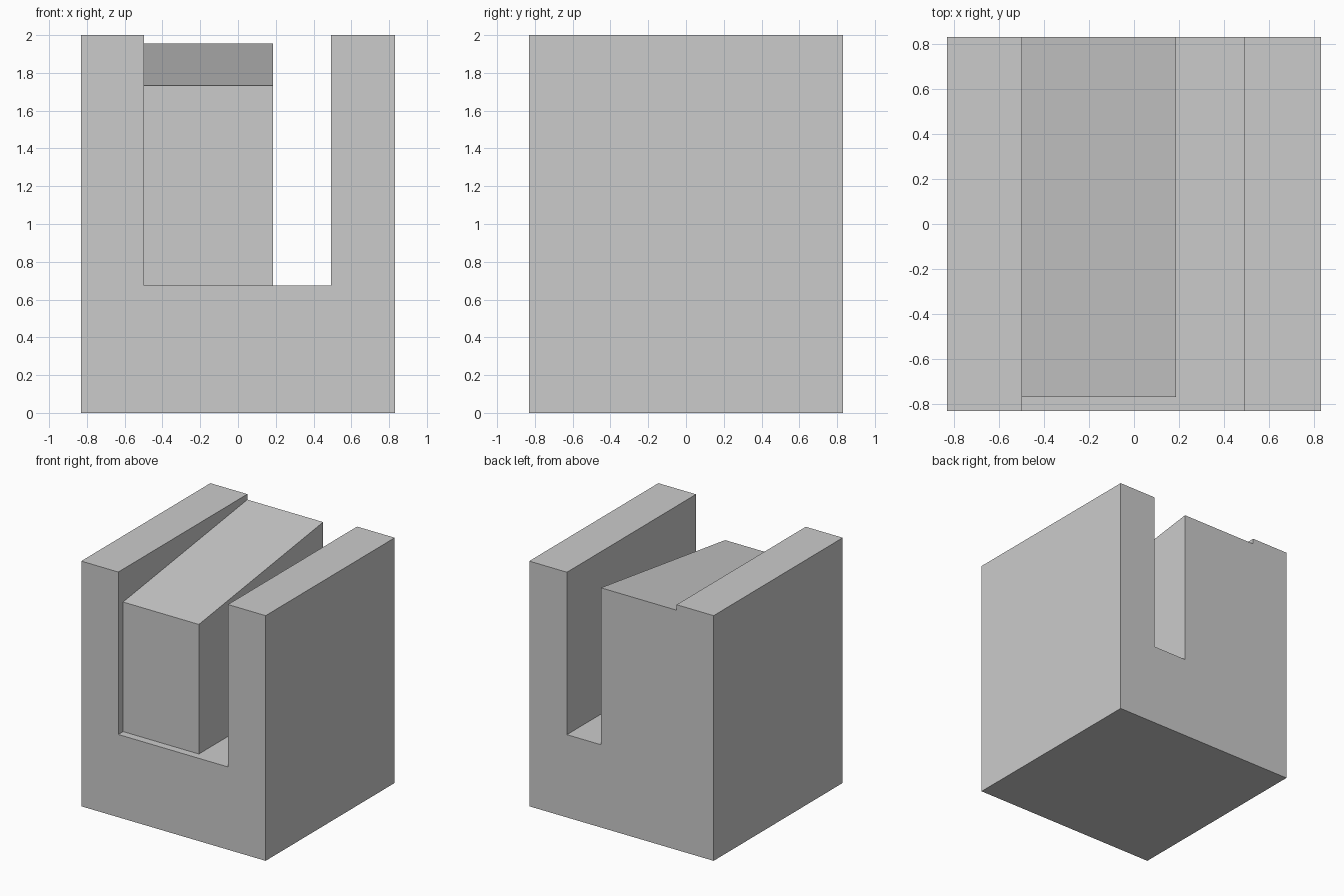
import bpy
import bmesh

if "Cube" in bpy.data.objects:
    bpy.data.objects.remove(bpy.data.objects["Cube"])

HALF = 0.832           # half width and half depth of the body
FLOOR = 0.675          # channel floor height
LEFT, RIGHT = -0.498, 0.492   # channel walls


def prism(name, points, offset):
    """Extrude a closed planar profile by an offset into a solid."""
    bm = bmesh.new()
    face = bm.faces.new([bm.verts.new(p) for p in points])
    ext = bmesh.ops.extrude_face_region(bm, geom=[face])
    verts = [v for v in ext["geom"] if isinstance(v, bmesh.types.BMVert)]
    bmesh.ops.translate(bm, verts=verts, vec=offset)
    bmesh.ops.recalc_face_normals(bm, faces=bm.faces)
    mesh = bpy.data.meshes.new(name)
    bm.to_mesh(mesh)
    bm.free()
    obj = bpy.data.objects.new(name, mesh)
    bpy.context.collection.objects.link(obj)
    return obj


# Channel body: U-shaped front profile, extruded front to back
u_profile = [(-HALF, 0), (HALF, 0), (HALF, 2), (RIGHT, 2), (RIGHT, FLOOR),
             (LEFT, FLOOR), (LEFT, 2), (-HALF, 2)]
body = prism("channel_body", [(x, -HALF, z) for x, z in u_profile],
             (0, 2 * HALF, 0))

# Sloped block: side profile, sunk slightly into the floor and left wall
side_profile = [(-0.77, FLOOR - 0.1), (HALF, FLOOR - 0.1),
                (HALF, 1.955), (-0.77, 1.732)]
block = prism("sloped_block_helper",
              [(LEFT - 0.1, y, z) for y, z in side_profile],
              (0.186 - LEFT + 0.1, 0, 0))
block.hide_render = True
block.hide_set(True)

# Fuse both into one solid
fuse = body.modifiers.new("fuse_block", "BOOLEAN")
fuse.operation = "UNION"
fuse.solver = "EXACT"
fuse.object = block

# Keep the fused result and drop the helper
bpy.context.view_layer.update()
depsgraph = bpy.context.evaluated_depsgraph_get()
fused = bpy.data.meshes.new_from_object(body.evaluated_get(depsgraph))
body.modifiers.clear()
body.data = fused
bpy.data.objects.remove(block)
